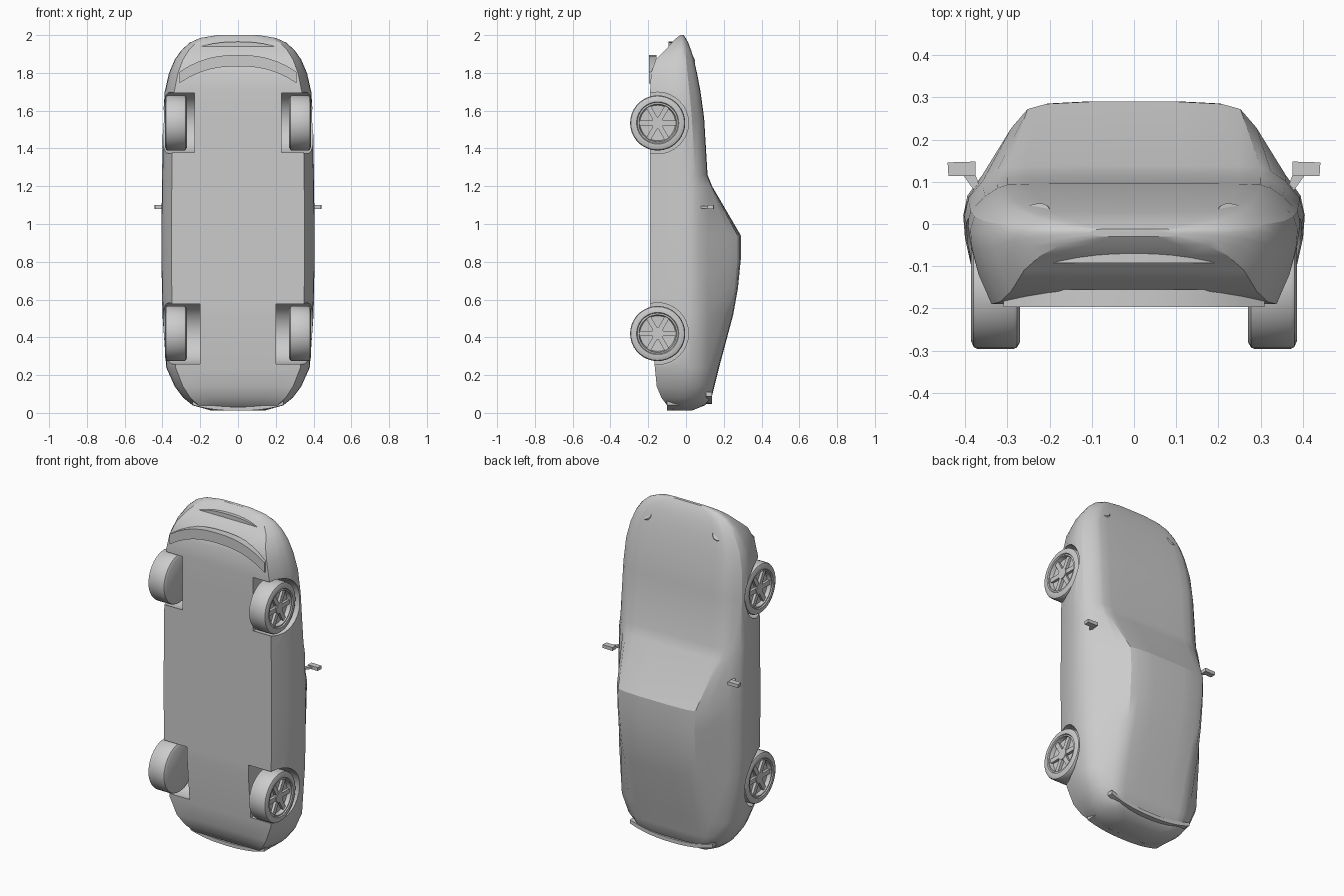
import bpy, bmesh, math
from mathutils import Matrix, Vector

if "Cube" in bpy.data.objects:
    bpy.data.objects.remove(bpy.data.objects["Cube"])

grey = bpy.data.materials.new("plain grey")
grey.diffuse_color = (0.6, 0.6, 0.6, 1)
grey.use_nodes = True
grey.node_tree.nodes["Principled BSDF"].inputs["Base Color"].default_value = grey.diffuse_color


def smooth(ob, angle):
    bpy.ops.object.select_all(action='DESELECT')
    bpy.context.view_layer.objects.active = ob
    ob.select_set(True)
    if angle:
        bpy.ops.object.shade_smooth_by_angle(angle=math.radians(angle))


def make(name, bm, angle=30):
    bmesh.ops.recalc_face_normals(bm, faces=bm.faces[:])
    me = bpy.data.meshes.new(name)
    bm.to_mesh(me)
    bm.free()
    me.materials.append(grey)
    ob = bpy.data.objects.new(name, me)
    bpy.context.collection.objects.link(ob)
    smooth(ob, angle)
    return ob


def loft(rings, closed=False):
    bm = bmesh.new()
    vs = [[bm.verts.new(p) for p in r] for r in rings]
    pairs = list(zip(vs, vs[1:])) + ([(vs[-1], vs[0])] if closed else [])
    for a, b in pairs:
        for i in range(len(a)):
            j = (i + 1) % len(a)
            bm.faces.new((a[i], a[j], b[j], b[i]))
    if not closed:
        bm.faces.new(vs[0])
        bm.faces.new(vs[-1])
    return bm


def prism(name, pts, z0, z1):
    return make(name, loft([[(x, y, z) for x, y in pts] for z in (z0, z1)]), 0)


# car body sections from tail to nose: z, floor y, half width, top y, top half width
stations = [
    (0.012, -0.06, 0.14, 0.03, 0.10),
    (0.04, -0.10, 0.24, 0.10, 0.19),
    (0.08, -0.13, 0.29, 0.135, 0.22),
    (0.14, -0.155, 0.335, 0.15, 0.235),
    (0.24, -0.165, 0.38, 0.175, 0.24),
    (0.52, -0.19, 0.40, 0.25, 0.245),
    (0.66, -0.19, 0.403, 0.275, 0.25),
    (0.82, -0.19, 0.405, 0.291, 0.255),
    (0.94, -0.19, 0.405, 0.29, 0.26),
    (1.20, -0.19, 0.403, 0.138, 0.31),
    (1.26, -0.19, 0.402, 0.114, 0.31),
    (1.56, -0.19, 0.397, 0.096, 0.31),
    (1.70, -0.19, 0.388, 0.077, 0.30),
    (1.80, -0.185, 0.365, 0.058, 0.29),
    (1.87, -0.16, 0.335, 0.042, 0.27),
    (1.92, -0.11, 0.30, 0.027, 0.24),
    (1.96, -0.075, 0.255, 0.012, 0.20),
    (1.985, -0.05, 0.20, -0.002, 0.15),
    (2.0, -0.03, 0.11, -0.012, 0.08),
]


def section(z, yb, w, yt, wt):
    wb = 0.87 * w                                   # floor half width
    ym = 0.02 - 0.04 * max(0, min(1, (z - 1.2) / 0.6)) - 0.04 * max(0, 1 - z / 0.12)
    ys = min(0.115, ym + (yt - ym) * 0.7)           # shoulder line
    h = yt - ys
    half = [(wb * 0.6, yb), (wb, yb), (w * 0.95, yb + (ym - yb) * 0.4),
            (w * 0.99, yb + (ym - yb) * 0.75), (w, ym),
            (w * 0.975, ym + (ys - ym) * 0.5), (max(w * 0.89, wt), ys),
            (wt + (w * 0.89 - wt) * 0.3, ys + h * 0.65),
            (wt * 0.97, ys + h * 0.9), (wt * 0.8, yt - h * 0.03), (wt * 0.4, yt)]
    return [(x, y, z) for x, y in half] + [(-x, y, z) for x, y in reversed(half)]


body = make("car_body", loft([section(*s) for s in stations]), 0)

# wheel wells cut out of the body
for side in (-1, 1):
    for zc, inner in ((1.535, 0.23), (0.42, 0.20)):
        bm = bmesh.new()
        bmesh.ops.create_cone(bm, cap_ends=True, segments=32, radius1=0.163,
                              radius2=0.163, depth=0.4,
                              matrix=Matrix.Translation((side * (inner + 0.2), -0.15, zc))
                              @ Matrix.Rotation(math.pi / 2, 4, 'Y'))
        cutter = make("wheel_well_cutter", bm, 0)
        mod = body.modifiers.new("well", 'BOOLEAN')
        mod.object, mod.operation, mod.solver = cutter, 'DIFFERENCE', 'EXACT'
        smooth(body, 0)
        bpy.ops.object.modifier_apply(modifier=mod.name)
        bpy.data.objects.remove(cutter)
smooth(body, 28)

# wheels: lathed tyre and dished rim, with spokes and hub
tyre = [(0.27, 0.0001), (0.27, 0.13), (0.278, 0.143), (0.285, 0.146), (0.372, 0.146),
        (0.380, 0.142), (0.386, 0.128), (0.386, 0.112), (0.380, 0.108),
        (0.382, 0.100), (0.360, 0.094), (0.356, 0.0001)]
for side in (-1, 1):
    for end, zc in (("front", 1.535), ("rear", 0.42)):
        rings = []
        for i in range(36):
            a = math.tau * i / 36
            rings.append([(side * x, -0.15 + r * math.cos(a), zc + r * math.sin(a)) for x, r in tyre])
        bm = loft(rings, closed=True)
        bmesh.ops.remove_doubles(bm, verts=bm.verts[:], dist=0.0005)
        make(end + "_wheel", bm, 35)
        bm = bmesh.new()
        centre = Matrix.Translation((side * 0.365, -0.15, zc))
        for i in range(6):
            bmesh.ops.create_cube(bm, size=1, matrix=centre
                                  @ Matrix.Rotation(math.tau * i / 6, 4, 'X')
                                  @ Matrix.Translation((0, 0.055, 0))
                                  @ Matrix.Diagonal((0.018, 0.085, 0.026, 1)))
        bmesh.ops.create_cone(bm, cap_ends=True, segments=12, radius1=0.032, radius2=0.032,
                              depth=0.026, matrix=centre @ Matrix.Rotation(math.pi / 2, 4, 'Y'))
        make(end + "_wheel_spokes", bm, 0)

# door mirrors on thin stalks
for s in (-1, 1):
    prism("door_mirror", [(s * x, y) for x, y in
          ((0.376, 0.148), (0.442, 0.146), (0.440, 0.114), (0.376, 0.114))], 1.08, 1.10)
    prism("mirror_stalk", [(s * x, y) for x, y in
          ((0.376, 0.116), (0.405, 0.116), (0.376, 0.075), (0.36, 0.075))], 1.083, 1.095)


# curved strips that follow the plan curve of the bumpers
def strip(name, width, y0, y1, zmid, bow, thick):
    rings = []
    for i in range(13):
        t = i / 6 - 1
        z = zmid + bow * abs(t) ** 2.4
        rings.append([(t * width, y0, z), (t * width, y1, z),
                      (t * width, y1, z - thick), (t * width, y0, z - thick)])
    return make(name, loft(rings), 30)


strip("front_lip", 0.31, -0.197, -0.155, 1.895, -0.09, 0.06)
strip("front_bumper_bar", 0.27, -0.092, -0.03, 1.965, -0.055, 0.05)
strip("rear_spoiler", 0.27, 0.105, 0.138, 0.07, 0.04, 0.022)
strip("rear_bumper_bar", 0.24, -0.10, -0.03, 0.032, 0.03, 0.02)

# headlights as thin oval pads on the nose
for s in (-1, 1):
    bm = bmesh.new()
    normal = Vector((s * 0.25, 0.8, 0.55)).normalized()
    bmesh.ops.create_cone(bm, cap_ends=True, segments=16, radius1=0.04, radius2=0.036, depth=0.008,
                          matrix=Matrix.Translation((s * 0.235, 0.024, 1.885))
                          @ normal.to_track_quat('Z', 'Y').to_matrix().to_4x4())
    make("headlight", bm, 0)

# rear number plate holder
prism("rear_plate_holder", [(-0.12, -0.085), (0.12, -0.085), (0.12, -0.05), (-0.12, -0.05)], 0.022, 0.06)
